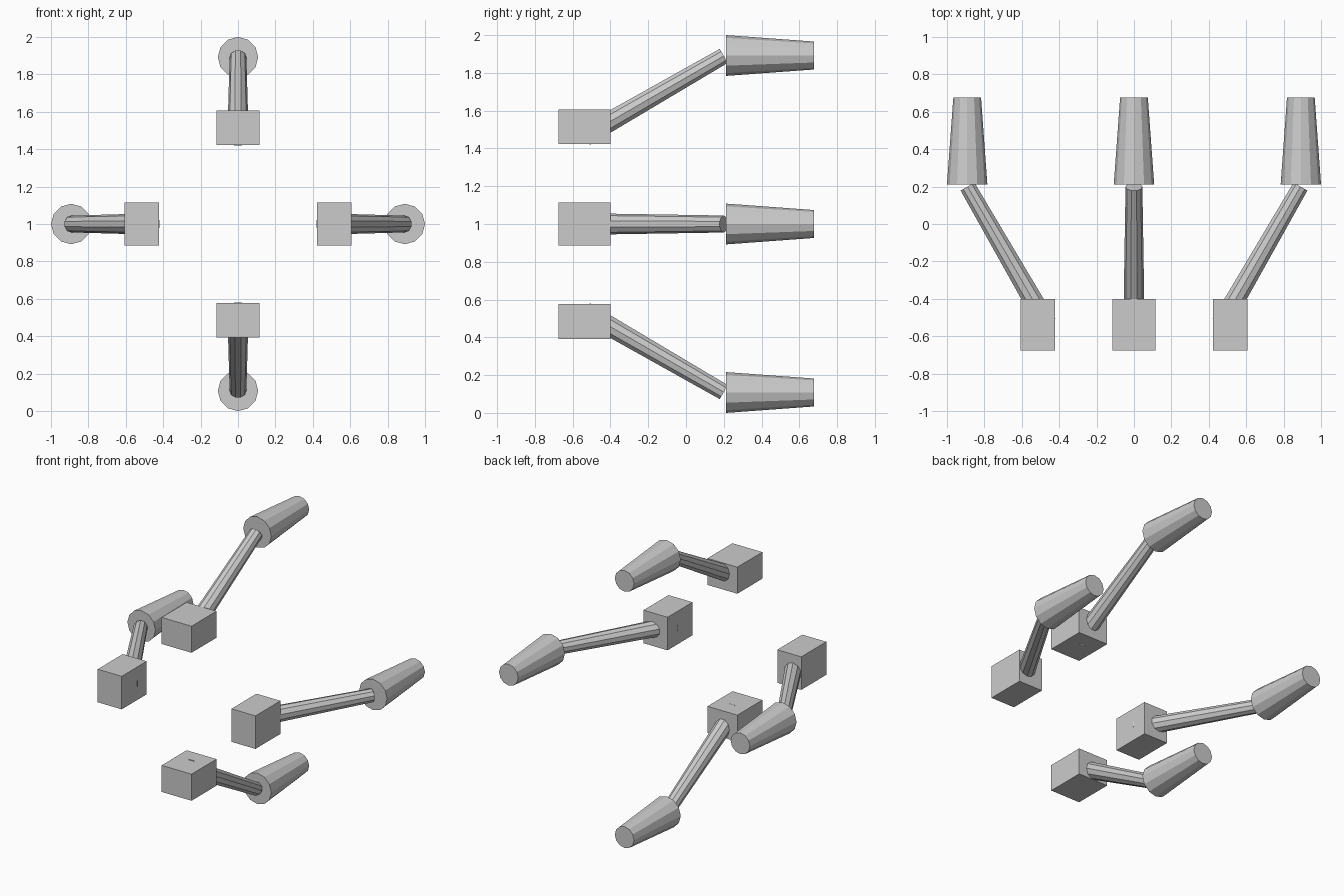
import bpy
import bmesh
from math import pi
from mathutils import Matrix, Vector

cube = bpy.data.objects.get("Cube")
if cube:
    bpy.data.objects.remove(cube, do_unlink=True)

grey = bpy.data.materials.new("plain grey")
grey.use_nodes = True
GREY = (0.6, 0.6, 0.6, 1)
grey.diffuse_color = GREY
grey.node_tree.nodes["Principled BSDF"].inputs["Base Color"].default_value = GREY


def finish(name, bm, matrix):
    """Place a mesh and give it the grey material."""
    bm.transform(matrix)
    mesh = bpy.data.meshes.new(name)
    bm.to_mesh(mesh)
    bm.free()
    mesh.materials.append(grey)
    bpy.context.collection.objects.link(bpy.data.objects.new(name, mesh))


def block(name, centre, size, turn):
    bm = bmesh.new()
    bmesh.ops.create_cube(bm, size=1)
    finish(name, bm, turn @ Matrix.Translation(centre) @ Matrix.Diagonal((*size, 1)))


def tapered_rod(name, start, end, r_start, r_end, sides, turn):
    start, end = Vector(start), Vector(end)
    axis = end - start
    bm = bmesh.new()
    bmesh.ops.create_cone(bm, cap_ends=True, segments=sides, radius1=r_start,
                          radius2=r_end, depth=axis.length)
    aim = axis.to_track_quat("Z", "Y").to_matrix().to_4x4()
    finish(name, bm, turn @ Matrix.Translation((start + end) / 2) @ aim)


# Four identical arms set around the front-to-back axis
for i, side in enumerate(("left", "top", "right", "bottom")):
    turn = Matrix.Translation((0, 0, 1)) @ Matrix.Rotation(-i * pi / 2, 4, "Y")
    # mounting block at the front
    block(side + "_block", (0.515, -0.538, 0), (0.185, 0.275, 0.23), turn)
    # slanted strut, running from inside the block out to the nozzle
    tapered_rod(side + "_strut", (0.466, -0.535, 0), (0.89, 0.2, 0),
                0.057, 0.045, 10, turn)
    # nozzle narrowing toward the back
    tapered_rod(side + "_nozzle", (0.892, 0.212, 0), (0.892, 0.677, 0),
                0.108, 0.074, 12, turn)
